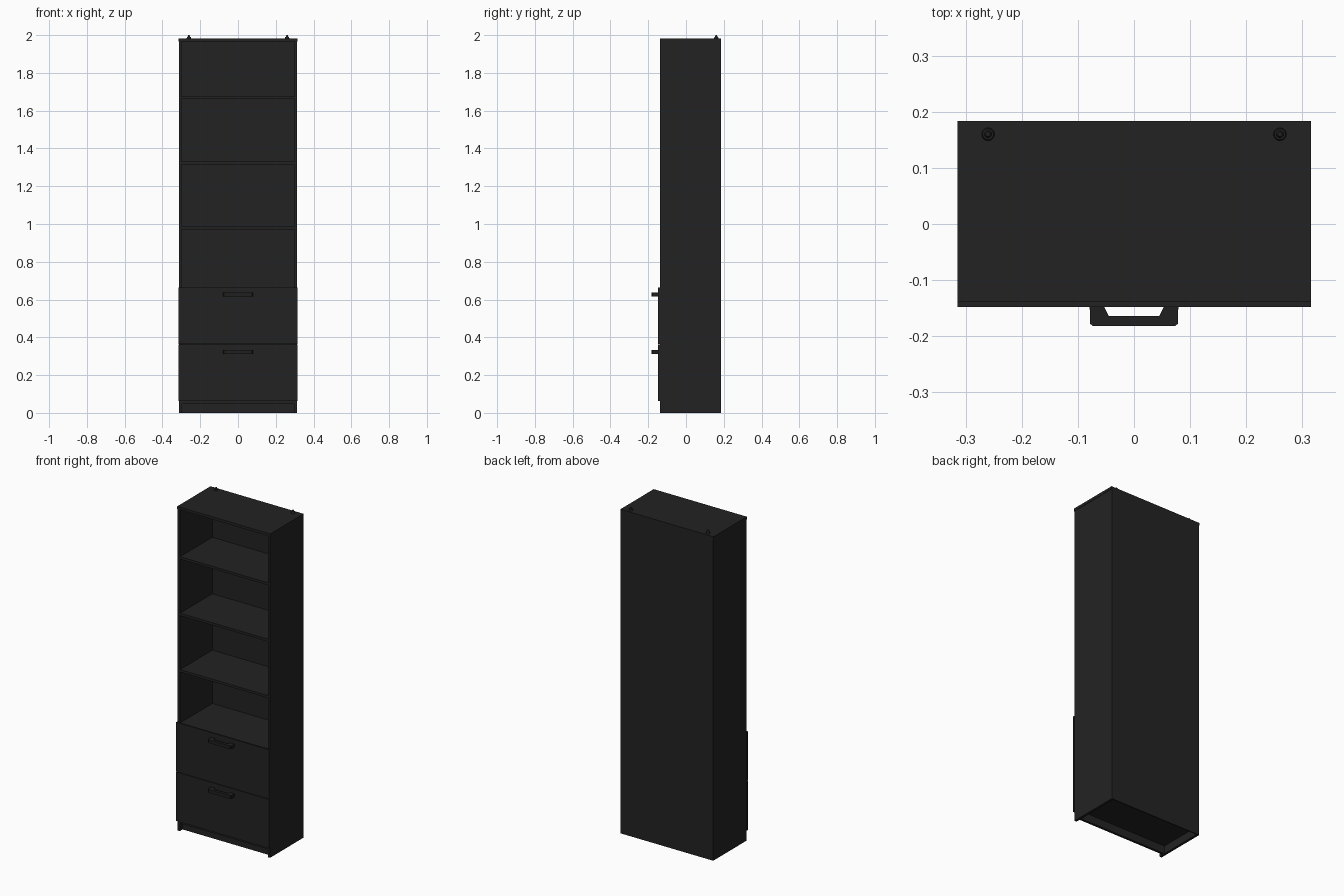
import bpy, bmesh, math

if "Cube" in bpy.data.objects:
    bpy.data.objects.remove(bpy.data.objects["Cube"])


def material(name, rgb):
    m = bpy.data.materials.new(name)
    m.diffuse_color = (*rgb, 1)
    m.use_nodes = True
    m.node_tree.nodes["Principled BSDF"].inputs["Base Color"].default_value = m.diffuse_color
    return m


BLACK = material("black_wood", (0.0165, 0.0165, 0.0165))
HANDLE = material("black_metal", (0.014, 0.014, 0.014))


def add(name, bm, mat):
    bmesh.ops.recalc_face_normals(bm, faces=bm.faces)
    me = bpy.data.meshes.new(name)
    bm.to_mesh(me)
    bm.free()
    me.materials.append(mat)
    ob = bpy.data.objects.new(name, me)
    bpy.context.collection.objects.link(ob)
    return ob


def box(name, x, y, z, mat=BLACK):
    """Box given as (min, max) on each axis."""
    bm = bmesh.new()
    bmesh.ops.create_cube(bm, size=1)
    for v in bm.verts:
        v.co = [r[0] if c < 0 else r[1] for c, r in zip(v.co, (x, y, z))]
    return add(name, bm, mat)


FRONT, BACK, W, T = -0.137, 0.184, 0.313, 0.015
INNER = (-W + T, W - T)
BACK_IN = BACK - 0.006

# Carcass: two sides, top, back
for side, x in (("left", (-W, -W + T)), ("right", (W - T, W))):
    box(side + "_side_panel", x, (FRONT, BACK_IN), (0, 1.965))
box("top_panel", (-0.315, 0.315), (FRONT - 0.001, BACK), (1.965, 1.981))
box("back_panel", (-W, W), (BACK_IN, BACK), (0, 1.965))

# Open shelves, the deck over the drawers, and the floor
for i, z in enumerate((1.669, 1.324, 0.979)):
    box(f"shelf_{i + 1}", INNER, (FRONT + 0.003, BACK_IN), (z - 0.008, z + 0.007))
box("drawer_deck", INNER, (FRONT, BACK_IN), (0.645, 0.66))
box("floor_panel", INNER, (FRONT, BACK_IN), (0.048, 0.063))

# Recessed kick board
box("kick_board", INNER, (-0.11, -0.095), (0, 0.048))


def handle(name, z):
    """Bracket-shaped pull: outer U outline with a tapered finger hole."""
    y0 = -0.148
    half = [(0.045, y0), (0.0505, -0.151), (0.045, -0.164)]
    outer = [(0.079, y0), (0.078, -0.178), (0.073, -0.182)]
    right = outer[::-1]
    # right half running from the outer front corner round to the hole
    path = right + half[1:]
    path = right + [(0.053, y0)] + half[2:]
    pts = path + [(-x, y) for x, y in reversed(path)]
    bm = bmesh.new()
    face = bm.faces.new([bm.verts.new((x, y, z - 0.01)) for x, y in pts])
    ext = bmesh.ops.extrude_face_region(bm, geom=[face])
    for v in ext["geom"]:
        if isinstance(v, bmesh.types.BMVert):
            v.co.z += 0.02
    return add(name, bm, HANDLE)


# Drawers
for label, z0, z1 in (("lower", 0.062, 0.361), ("upper", 0.364, 0.665)):
    box(label + "_drawer_front", (-0.315, 0.315), (-0.148, FRONT - 0.001), (z0, z1))
    handle(label + "_drawer_handle", z1 - 0.038)

# Wall fixing pegs on top
for side, sx in (("left", -1), ("right", 1)):
    bm = bmesh.new()
    for r1, r2, z0, z1 in ((0.012, 0.010, 1.98, 1.99), (0.007, 0.004, 1.989, 2.0)):
        ret = bmesh.ops.create_cone(bm, cap_ends=True, segments=12,
                                    radius1=r1, radius2=r2, depth=z1 - z0)
        bmesh.ops.translate(bm, verts=ret["verts"],
                            vec=(sx * 0.26, 0.16, (z0 + z1) / 2))
    add(side + "_wall_peg", bm, BLACK)
